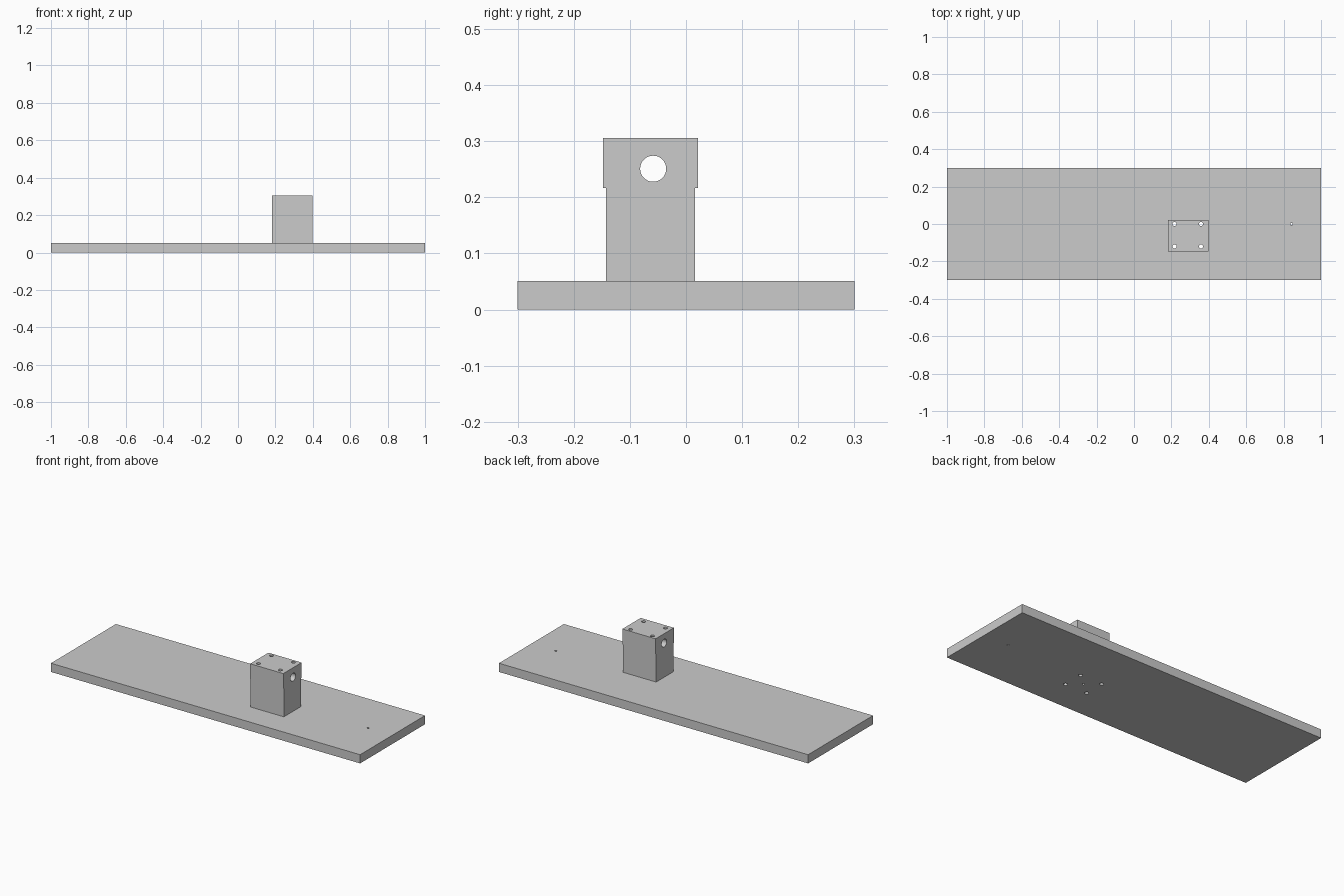
import bpy, bmesh
from math import pi
from mathutils import Matrix, Vector

if "Cube" in bpy.data.objects:
    bpy.data.objects.remove(bpy.data.objects["Cube"])


def finish(bm, name):
    bmesh.ops.recalc_face_normals(bm, faces=bm.faces)
    mesh = bpy.data.meshes.new(name)
    bm.to_mesh(mesh)
    bm.free()
    obj = bpy.data.objects.new(name, mesh)
    bpy.context.collection.objects.link(obj)
    return obj


def extrude_profile(name, profile, x0, x1):
    """Extrude a closed (y, z) profile along x."""
    bm = bmesh.new()
    face = bm.faces.new([bm.verts.new((x0, y, z)) for y, z in profile])
    new = bmesh.ops.extrude_face_region(bm, geom=[face])["geom"]
    verts = [v for v in new if isinstance(v, bmesh.types.BMVert)]
    bmesh.ops.translate(bm, verts=verts, vec=(x1 - x0, 0, 0))
    return finish(bm, name)


def drill(obj, centre, radius, length, axis="Z", sides=32):
    """Cut one round hole through obj."""
    bm = bmesh.new()
    turn = Matrix.Rotation(pi / 2, 4, "Y") if axis == "X" else Matrix()
    bmesh.ops.create_cone(bm, cap_ends=True, segments=sides, radius1=radius,
                          radius2=radius, depth=length,
                          matrix=Matrix.Translation(Vector(centre)) @ turn)
    cutter = finish(bm, "hole_cutter")
    cutter.hide_render = True
    mod = obj.modifiers.new("hole", "BOOLEAN")
    mod.operation = "DIFFERENCE"
    mod.solver = "EXACT"
    mod.object = cutter
    bpy.context.view_layer.objects.active = obj
    bpy.ops.object.modifier_apply(modifier=mod.name)
    bpy.data.objects.remove(cutter)


def smooth_holes(obj):
    bpy.ops.object.select_all(action="DESELECT")
    obj.select_set(True)
    bpy.context.view_layer.objects.active = obj
    bpy.ops.object.shade_smooth_by_angle(angle=pi / 6)


BASE_TOP = 0.051
BOLTS = [(x, y) for x in (0.217, 0.358) for y in (0.0, -0.12)]

# Flat base plate
base = extrude_profile("base_plate",
                       [(-0.3, 0), (0.3, 0), (0.3, BASE_TOP), (-0.3, BASE_TOP)], -1, 1)

# Bearing block with a slightly wider head
block = extrude_profile("bearing_block",
                        [(-0.143, BASE_TOP), (0.016, BASE_TOP), (0.016, 0.217),
                         (0.021, 0.217), (0.021, 0.306), (-0.148, 0.306),
                         (-0.148, 0.217), (-0.143, 0.217)], 0.182, 0.397)

# Shaft bore through the block
drill(block, (0.29, -0.0585, 0.251), 0.0232, 0.4, "X", 48)

# Bolt holes through block and base
for x, y in BOLTS:
    drill(block, (x, y, 0.2), 0.011, 0.5)
    drill(base, (x, y, 0.0), 0.011, 0.5)

# Small pin holes in the base
for x, y in ((0.842, 0.0), (0.288, -0.06)):
    drill(base, (x, y, 0.0), 0.006, 0.5)

for part in (base, block):
    smooth_holes(part)
